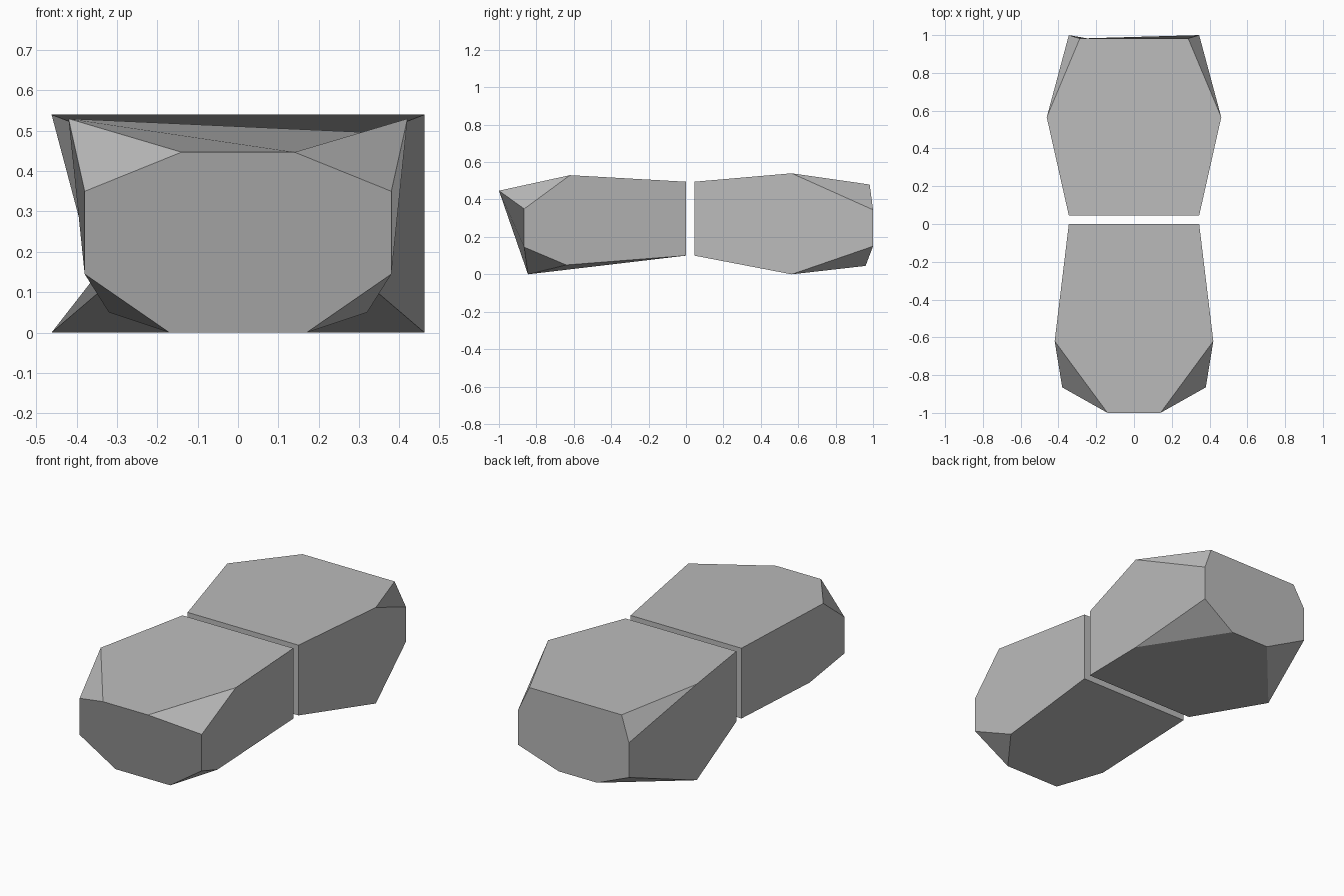
import bpy
import bmesh
from mathutils import Vector

cube = bpy.data.objects.get("Cube")
if cube:
    bpy.data.objects.remove(cube, do_unlink=True)

grey = bpy.data.materials.new("stone_grey")
grey.use_nodes = True
grey.diffuse_color = (0.5, 0.5, 0.5, 1)
grey.node_tree.nodes["Principled BSDF"].inputs["Base Color"].default_value = (0.5, 0.5, 0.5, 1)


def faceted_block(name, corners, facets):
    """Mirror the corners (capital = +x, small = -x) and build each facet from its pieces."""
    bm = bmesh.new()
    verts = {}
    for key, (x, y, z) in corners.items():
        verts[key] = bm.verts.new((x, y, z))
        verts[key.lower()] = bm.verts.new((-x, y, z))
    centre = sum((v.co for v in verts.values()), Vector()) / len(verts)
    facet_of = []
    for number, facet in enumerate(facets):
        for piece in facet.split():
            face = bm.faces.new([verts[key] for key in piece])
            face.normal_update()
            if face.normal.dot(face.calc_center_median() - centre) < 0:
                face.normal_flip()
            face.smooth = True
            facet_of.append(number)
    mesh = bpy.data.meshes.new(name)

    # One shared normal per facet keeps slightly warped facets evenly shaded
    normals = [Vector() for _ in facets]
    for face, number in zip(bm.faces, facet_of):
        normals[number] += face.normal * face.calc_area()
    bm.to_mesh(mesh)
    bm.free()
    mesh.materials.append(grey)
    mesh.normals_split_custom_set(
        [normals[facet_of[p.index]].normalized() for p in mesh.polygons for _ in p.loop_indices])
    obj = bpy.data.objects.new(name, mesh)
    bpy.context.collection.objects.link(obj)


# Facets common to both blocks: inner wall and the four cut corners
shared = ["AFfa", "BCT", "bct", "DEG", "deg"]

# A/F inner, B/E widest, C/D corner edge, T/G end (top and bottom of each)
faceted_block("front_block", {
    "A": (0.345, 0, 0.495), "F": (0.345, 0, 0.10),
    "B": (0.42, -0.62, 0.53), "E": (0.32, -0.64, 0.05),
    "C": (0.38, -0.865, 0.35), "D": (0.38, -0.865, 0.145),
    "T": (0.14, -1, 0.447), "G": (0.17, -0.845, 0),
}, shared + [
    "bAT Aab ABT Ttb",      # top
    "FGe FEG Gge eFf",      # bottom
    "BDF ABF BCD DEF",      # left side
    "abef bcde",            # right side
    "TtgG TCDG tcdg",       # end
])

faceted_block("back_block", {
    "A": (0.345, 0.045, 0.495), "F": (0.345, 0.045, 0.10),
    "B": (0.462, 0.565, 0.54), "E": (0.462, 0.565, 0),
    "C": (0.345, 1, 0.345), "D": (0.345, 1, 0.15),
    "T": (0.287, 0.982, 0.48), "G": (0.12, 0.96, 0.045),
}, shared + [
    "ABba BTtb",            # top
    "FEef EGge",            # bottom
    "ABEF BCDE",            # left side
    "bdf abf bcd def",      # right side
    "TCt CDG CGt tGg tgdc", # end
])
